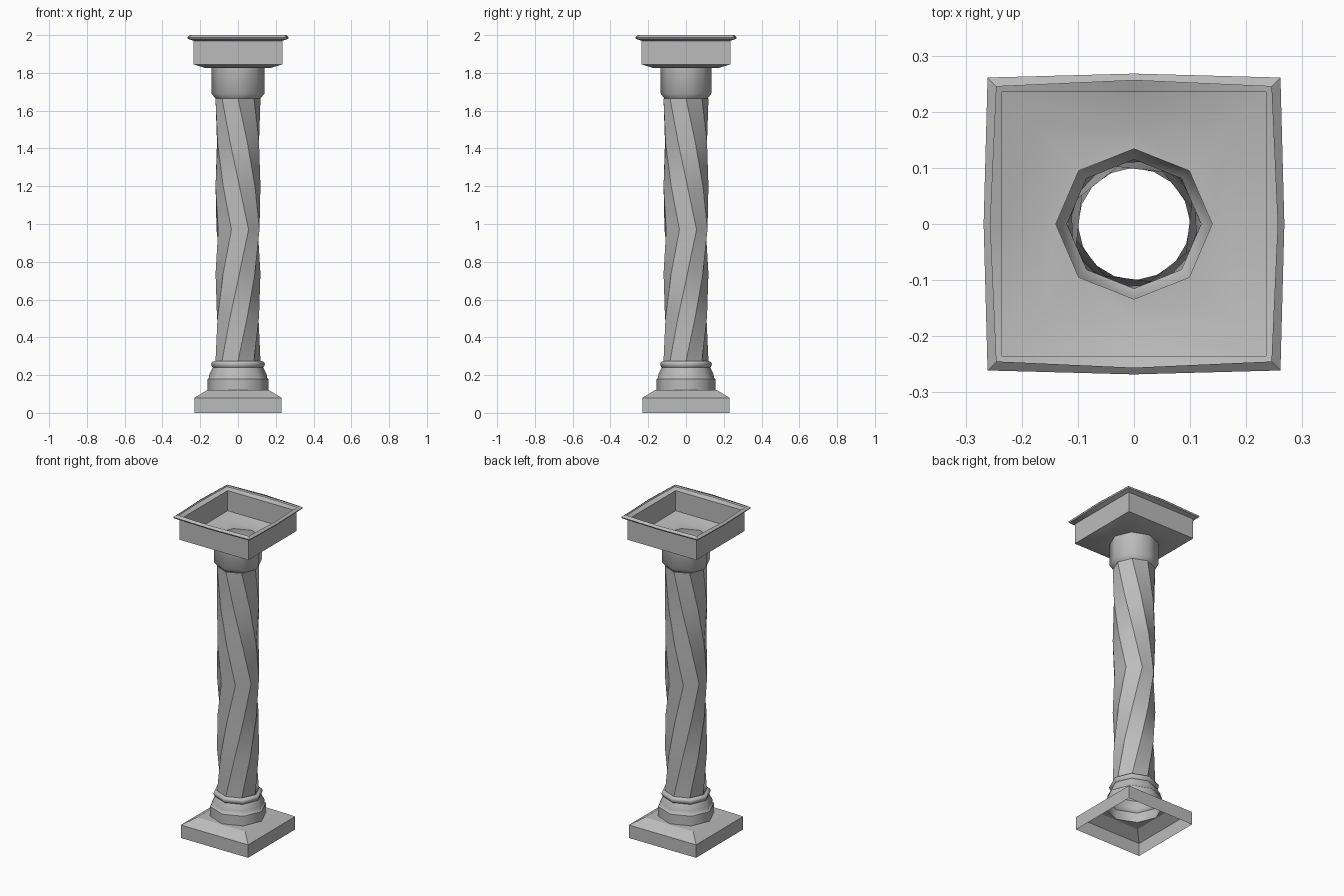
import bpy
import math

cube = bpy.data.objects.get("Cube")
if cube:
    bpy.data.objects.remove(cube, do_unlink=True)

# Single stone colour
stone = bpy.data.materials.new("grey_stone")
stone.use_nodes = True
grey = (0.5, 0.5, 0.5, 1)
stone.diffuse_color = grey
bsdf = stone.node_tree.nodes["Principled BSDF"]
bsdf.inputs["Base Color"].default_value = grey
bsdf.inputs["Roughness"].default_value = 0.8

SIDES = 8
STRETCH = 1.04   # mouldings are slightly wider than deep


def octagon(z, r, twist=0, stretch=1):
    """Eight-sided ring, turned by twist degrees."""
    angles = [math.radians(twist - 90) + k * math.tau / SIDES for k in range(SIDES)]
    return [(r * stretch * math.cos(a), r * math.sin(a), z) for a in angles]


def square(z, half, bulge=0):
    """Square ring with a vertex in the middle of every side, pushed out by bulge."""
    ring = []
    for k in range(SIDES):
        a = k * math.tau / SIDES - math.pi / 2
        d = half + bulge if k % 2 == 0 else half * math.sqrt(2)
        ring.append((d * math.cos(a), d * math.sin(a), z))
    return ring


def loft(name, rings, smooth_angle):
    """Skin a list of rings, from the bottom up, as an open shell."""
    verts = [p for ring in rings for p in ring]
    faces = []
    for i in range(len(rings) - 1):
        low, high = i * SIDES, (i + 1) * SIDES
        for k in range(SIDES):
            n = (k + 1) % SIDES
            faces.append((low + k, low + n, high + n, high + k))
    mesh = bpy.data.meshes.new(name)
    mesh.from_pydata(verts, [], faces)
    mesh.materials.append(stone)
    obj = bpy.data.objects.new(name, mesh)
    bpy.context.collection.objects.link(obj)
    bpy.ops.object.select_all(action='DESELECT')
    obj.select_set(True)
    bpy.context.view_layer.objects.active = obj
    bpy.ops.object.shade_smooth_by_angle(angle=math.radians(smooth_angle))
    return obj


def moulding(profile):
    return [octagon(z, r, stretch=STRETCH) for z, r in profile]


# Square plinth with a sloping top
loft("plinth", [square(0, 0.23), square(0.08, 0.23), square(0.12, 0.165),
                octagon(0.12, 0.155, stretch=STRETCH)], 30)

# Stepped foot of the shaft
loft("base_moulding", moulding([
    (0.12, 0.155), (0.18, 0.155), (0.185, 0.148), (0.205, 0.146),
    (0.24, 0.128), (0.248, 0.134), (0.26, 0.137), (0.27, 0.132),
    (0.275, 0.117)]), 50)

# Shaft that twists one way to the middle and back again above it
bottom, middle, top = 0.275, 0.97, 1.665
turn, steps = 73, 3
shaft = []
for i in range(2 * steps + 1):
    t = i / (2 * steps)
    twist = turn * (1 - abs(2 * t - 1))
    shaft.append(octagon(bottom + (top - bottom) * t, 0.119, twist))
loft("twisted_shaft", shaft, 30)

# Neck under the capital
loft("neck", moulding([(1.665, 0.115), (1.69, 0.134), (1.825, 0.134)]), 50)

# Hollow square capital with a flared, slightly bowed rim
loft("capital", [octagon(1.825, 0.134, stretch=STRETCH), square(1.825, 0.17),
                 square(1.845, 0.235), square(1.97, 0.235),
                 square(1.98, 0.257, 0.008), square(1.988, 0.261, 0.007),
                 square(2.0, 0.245, 0.011)], 30)
